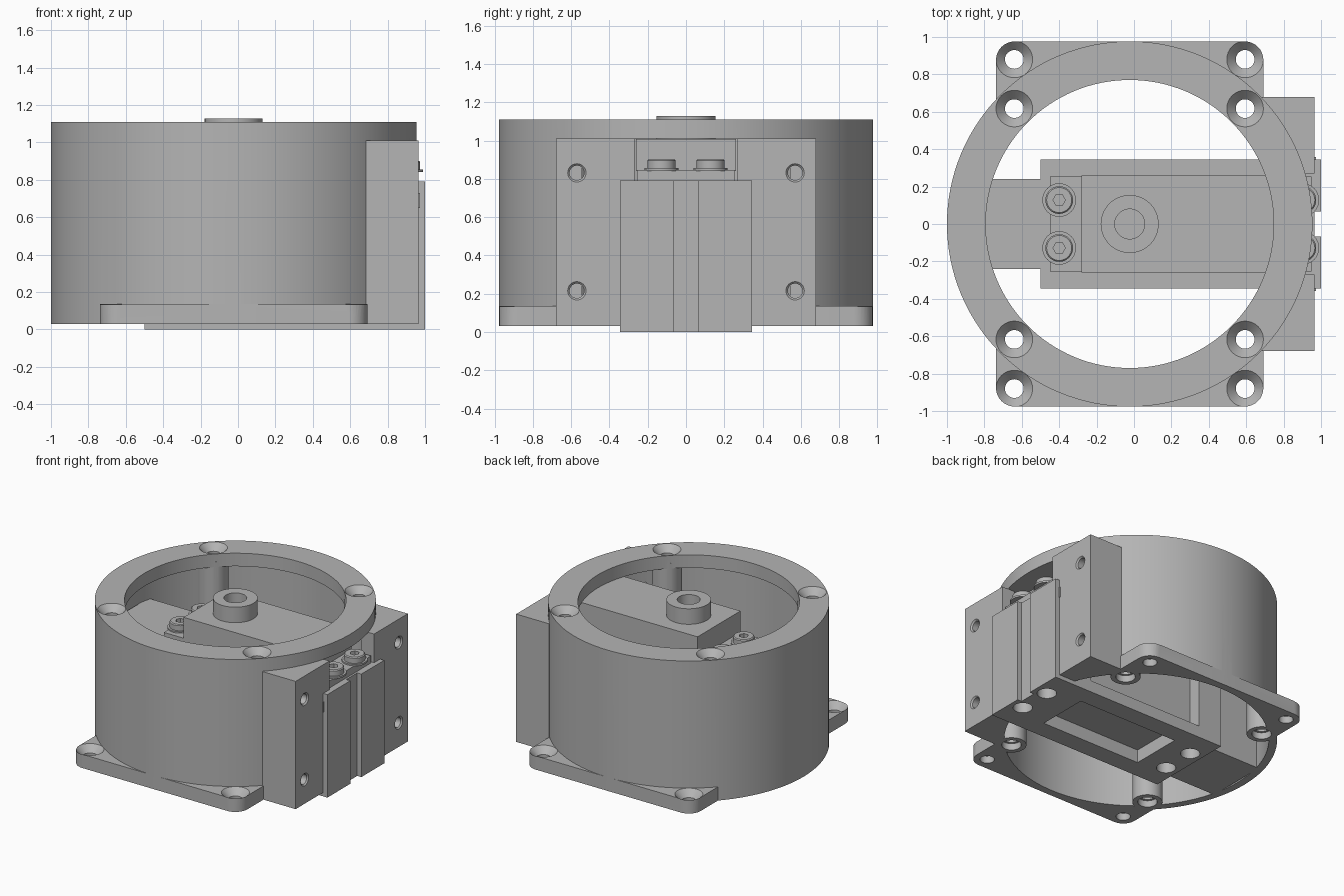
import bpy
import bmesh
import math

cube = bpy.data.objects.get("Cube")
if cube:
    bpy.data.objects.remove(cube, do_unlink=True)

grey = bpy.data.materials.new("machined_grey")
grey.use_nodes = True
colour = (0.46, 0.46, 0.46, 1)
grey.diffuse_color = colour
grey.node_tree.nodes["Principled BSDF"].inputs["Base Color"].default_value = colour

CX = -0.023      # housing axis
BOTTOM, TOP, LIP = 0.03, 1.11, 1.01


def make(name, bm):
    bmesh.ops.recalc_face_normals(bm, faces=bm.faces)
    mesh = bpy.data.meshes.new(name)
    bm.to_mesh(mesh)
    bm.free()
    mesh.materials.append(grey)
    obj = bpy.data.objects.new(name, mesh)
    bpy.context.collection.objects.link(obj)
    return obj


def box(name, x, y, z):
    bm = bmesh.new()
    bmesh.ops.create_cube(bm, size=1)
    for v in bm.verts:
        for i, (lo, hi) in enumerate((x, y, z)):
            v.co[i] = lo if v.co[i] < 0 else hi
    return make(name, bm)


def turned(name, x, y, profile, sides=32, axis="z"):
    """Solid of revolution from (radius, height) pairs, capped at both ends."""
    bm = bmesh.new()
    rings = []
    for r, h in profile:
        ring = []
        for i in range(sides):
            a = math.tau * i / sides
            u, v = r * math.cos(a), r * math.sin(a)
            co = (x + u, y + v, h) if axis == "z" else (h, x + u, y + v)
            ring.append(bm.verts.new(co))
        rings.append(ring)
    for a, b in zip(rings, rings[1:]):
        for i in range(sides):
            j = (i + 1) % sides
            bm.faces.new((a[i], a[j], b[j], b[i]))
    bm.faces.new(rings[0])
    bm.faces.new(rings[-1])
    return make(name, bm)


def combine(target, tool, operation):
    mod = target.modifiers.new("cut", "BOOLEAN")
    mod.operation = operation
    mod.solver = "EXACT"
    mod.object = tool
    graph = bpy.context.evaluated_depsgraph_get()
    mesh = bpy.data.meshes.new_from_object(target.evaluated_get(graph))
    target.modifiers.clear()
    target.data = mesh
    bpy.data.objects.remove(tool, do_unlink=True)


def add(target, tool):
    combine(target, tool, "UNION")


def cut(target, tool):
    combine(target, tool, "DIFFERENCE")


def rounded_plate(name, x, y, z, radius):
    bm = bmesh.new()
    verts = []
    corners = ((x[1], y[1], 1, 1), (x[0], y[1], -1, 1), (x[0], y[0], -1, -1), (x[1], y[0], 1, -1))
    for k, (px, py, sx, sy) in enumerate(corners):
        for i in range(9):
            a = (k + i / 8) * math.pi / 2
            verts.append(bm.verts.new((px - sx * radius + radius * math.cos(a),
                                       py - sy * radius + radius * math.sin(a), z[0])))
    face = bm.faces.new(verts)
    side = bmesh.ops.extrude_face_region(bm, geom=[face])["geom"]
    for v in side:
        if isinstance(v, bmesh.types.BMVert):
            v.co.z = z[1]
    return make(name, bm)


# Housing: drum, square foot flange and side mounting block
housing = turned("housing", CX, 0, [(0.977, BOTTOM), (0.977, TOP)], 128)
add(housing, rounded_plate("flange", (CX - 0.715, CX + 0.715), (-0.976, 0.976), (BOTTOM, 0.135), 0.1))
add(housing, box("mount_block", (0.685, 0.965), (-0.68, 0.68), (BOTTOM, LIP)))
cut(housing, turned("cavity", CX, 0, [(0.92, -0.1), (0.92, LIP)], 128))
cut(housing, turned("top_opening", CX, 0, [(0.77, 0.9), (0.77, 1.3)], 128))

# Screw bosses inside the drum
corners = [(sx, sy) for sx in (-1, 1) for sy in (-1, 1)]
for sx, sy in corners:
    add(housing, turned("boss", CX + sx * 0.617, sy * 0.617, [(0.104, BOTTOM), (0.104, 1.05)]))

# Inner stop block on the left wall
add(housing, box("stop_block", (-0.93, -0.5), (-0.24, 0.24), (BOTTOM, 0.79)))

# Passage for the sensor through the mounting block
cut(housing, box("passage", (0.5, 1.2), (-0.346, 0.346), (-0.1, 0.79)))
cut(housing, box("upper_passage", (0.5, 1.2), (-0.27, 0.27), (0.7, LIP)))

# Countersunk holes through bosses and flange, tapped holes in the block
for sx, sy in corners:
    x = CX + sx * 0.617
    for y, z in ((0.617, TOP), (0.88, 0.135)):
        profile = [(0.05, -0.1), (0.05, z - 0.05), (0.098, z), (0.098, z + 0.1)]
        cut(housing, turned("countersink", x, sy * y, profile))
    cut(housing, turned("counterbore", x, sy * 0.617, [(0.068, -0.1), (0.068, 0.08)]))
    z = 0.523 + sx * 0.308
    cut(housing, turned("tapped_hole", sy * 0.57, z, [(0.038, 0.72), (0.038, 0.955), (0.048, 0.965), (0.048, 1.1)], axis="x"))

# Base body with front groove, underside window, side pockets and access holes
base = box("base_body", (-0.5, 1.0), (-0.345, 0.345), (0, 0.79))
cut(base, box("groove", (0.965, 1.1), (-0.066, 0.066), (-0.1, 0.9)))
cut(base, box("window", (-0.2, 0.65), (-0.2, 0.2), (-0.1, 0.1)))
for s in (-1, 1):
    y = sorted((s * 0.25, s * 0.5))
    cut(base, box("side_pocket", (-0.3, 0.68), y, (0.09, 0.66)))
    for x in (-0.4, 0.9):
        cut(base, turned("access_hole", x, s * 0.13, [(0.068, -0.1), (0.068, 0.08)]))

# Small pins on the sides of the base
for side, s in (("left", 1), ("right", -1)):
    box("side_pin_" + side, (0.9, 0.972), sorted((s * 0.34, s * 0.357)), (0.65, 0.73))

# Sensor: thin carrier, raised block and hollow button
box("sensor_carrier", (-0.45, 0.95), (-0.255, 0.255), (0.79, 0.845))
box("sensor_block", (-0.28, 0.78), (-0.26, 0.26), (0.84, LIP - 0.002))
button = turned("load_button", CX, 0, [(0.155, 1.0), (0.155, 1.127)], 48)
cut(button, turned("button_hole", CX, 0, [(0.08, 1.01), (0.08, 1.2)], 48))

# Cap screws with washers
for x in (-0.4, 0.9):
    for y in (-0.128, 0.128):
        screw = turned("cap_screw", x, y, [(0.09, 0.842), (0.09, 0.856), (0.074, 0.856),
                                           (0.074, 0.895), (0.067, 0.902)])
        cut(screw, turned("hex_socket", x, y, [(0.033, 0.87), (0.033, 1.0)], 6))

# Smooth round walls, keep machined edges crisp
bpy.ops.object.select_all(action="DESELECT")
for obj in bpy.context.collection.objects:
    if obj.type == "MESH" and grey.name in obj.data.materials:
        obj.select_set(True)
        bpy.context.view_layer.objects.active = obj
bpy.ops.object.shade_smooth_by_angle(angle=math.radians(30))
